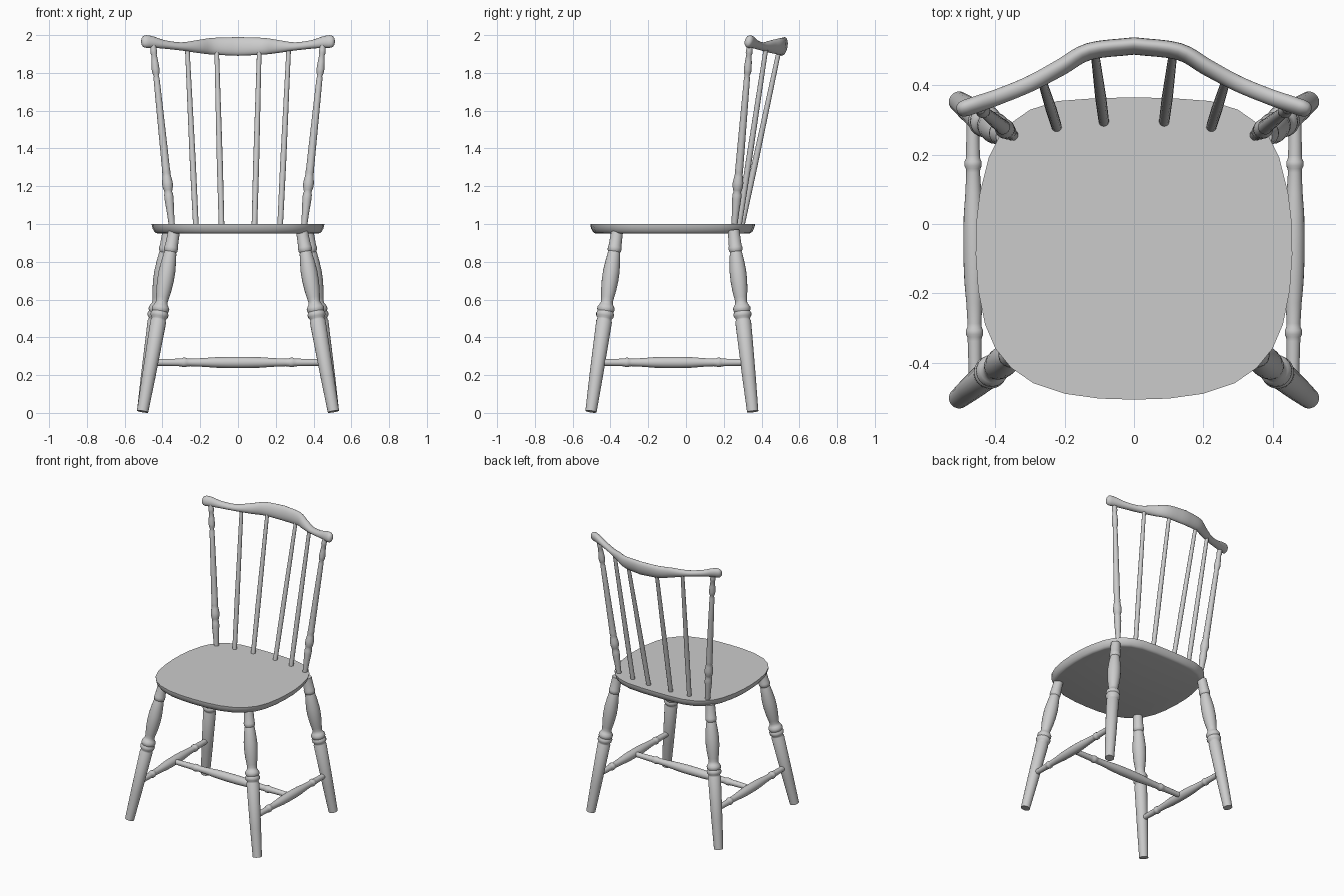
import bpy, bmesh, math
from mathutils import Vector

if "Cube" in bpy.data.objects:
    bpy.data.objects.remove(bpy.data.objects["Cube"])


def loft(name, rings, angle=40):
    """Skin a list of equal-length point rings and cap both ends."""
    bm = bmesh.new()
    vr = [[bm.verts.new(p) for p in ring] for ring in rings]
    n = len(vr[0])
    for a, b in zip(vr, vr[1:]):
        for i in range(n):
            j = (i + 1) % n
            bm.faces.new((a[i], a[j], b[j], b[i]))
    bm.faces.new(vr[0][::-1])
    bm.faces.new(vr[-1])
    bmesh.ops.recalc_face_normals(bm, faces=bm.faces)
    me = bpy.data.meshes.new(name)
    bm.to_mesh(me)
    bm.free()
    ob = bpy.data.objects.new(name, me)
    bpy.context.collection.objects.link(ob)
    bpy.ops.object.select_all(action='DESELECT')
    ob.select_set(True)
    bpy.context.view_layer.objects.active = ob
    bpy.ops.object.shade_smooth_by_angle(angle=math.radians(angle))
    return ob


def turned(name, p0, p1, profile, sides=20):
    """Turned part from p0 to p1; profile = (position, radius) pairs."""
    p0, p1 = Vector(p0), Vector(p1)
    q = (p1 - p0).to_track_quat('Z', 'Y')
    u, v = q @ Vector((1, 0, 0)), q @ Vector((0, 1, 0))
    t0, t1 = profile[0][0], profile[-1][0]
    rings = []
    for t, r in profile:
        c = p0.lerp(p1, (t - t0) / (t1 - t0))
        rings.append([c + u * r * math.cos(2 * math.pi * i / sides)
                      + v * r * math.sin(2 * math.pi * i / sides) for i in range(sides)])
    return loft(name, rings)


def spline(pts, steps):
    """Catmull-Rom interpolation of open tuples."""
    P = [Vector(p) for p in pts]
    P = [P[0] * 2 - P[1]] + P + [P[-1] * 2 - P[-2]]
    out = []
    for i in range(1, len(P) - 2):
        a, b, c, d = P[i - 1:i + 3]
        for s in range(steps):
            t = s / steps
            out.append(0.5 * (2 * b + (c - a) * t + (2 * a - 5 * b + 4 * c - d) * t * t
                              + (3 * b - a - 3 * c + d) * t ** 3))
    return out + [P[-2]]


# Seat: flat top, edge rounded underneath
half = [(0, -.507), (.1, -.504), (.2, -.49), (.29, -.46), (.355, -.415), (.40, -.36),
        (.43, -.29), (.45, -.19), (.457, -.09), (.456, 0), (.445, .09), (.42, .19),
        (.39, .25), (.35, .295), (.30, .33), (.22, .355), (.1, .364), (0, .365)]
outline = half + [(-x, y) for x, y in half[-2:0:-1]]
loft("seat", [[(x * s, -.07 + (y + .07) * s, z) for x, y in outline]
              for z, s in ((1.0, 1), (.99, .998), (.975, .988), (.96, .97), (.952, .95), (.95, .93))])

# Turned profiles
LEG = [(.007, .030), (.2, .036), (.485, .042), (.492, .038), (.50, .038), (.51, .046), (.525, .048),
       (.536, .042), (.545, .046), (.558, .046), (.57, .038), (.578, .033), (.59, .031), (.61, .034),
       (.65, .040), (.70, .044), (.75, .044), (.80, .039), (.845, .033), (.852, .031), (.86, .036),
       (.875, .037), (.885, .034), (.965, .031)]
POST = [(.99, .016), (1.06, .019), (1.13, .024), (1.155, .024), (1.17, .020), (1.18, .023), (1.20, .028),
        (1.22, .028), (1.25, .023), (1.265, .020), (1.275, .022), (1.29, .021), (1.4, .020), (1.6, .018),
        (1.77, .016), (1.785, .013), (1.80, .019), (1.82, .021), (1.86, .018), (1.895, .014),
        (1.905, .018), (1.92, .017), (1.95, .014)]
side = [(1, .017), (.68, .020), (.65, .021), (.63, .025), (.60, .025), (.58, .021),
        (.55, .020), (.40, .023), (.25, .028), (.1, .030)]
RAIL = [(-t, r) for t, r in side] + [(t, r) for t, r in side[::-1]]

for s, tag in ((-1, "left"), (1, "right")):
    # Legs and side stretchers
    turned(f"front_leg_{tag}", (s * .505, -.503, .007), (s * .338, -.364, .965), LEG)
    turned(f"back_leg_{tag}", (s * .505, .353, .007), (s * .368, .252, .965), LEG)
    turned(f"side_stretcher_{tag}", (s * .459, -.465, .267), (s * .466, .326, .267), RAIL)
    # Back posts and spindles
    turned(f"back_post_{tag}", (s * .350, .256, .99), (s * .450, .338, 1.95), POST)
    spindle = [(0, .015), (.35, .016), (1, .012)]
    turned(f"outer_spindle_{tag}", (s * .223, .28, .99), (s * .269, .425, 1.94), spindle, 14)
    turned(f"inner_spindle_{tag}", (s * .087, .295, .99), (s * .113, .495, 1.93), spindle, 14)

# Cross stretcher joining the two side stretchers
turned("cross_stretcher", (-.462, -.07, .267), (.462, -.07, .267),
       [(t * .8, r) for t, r in RAIL])

# Crest rail: x, y, z, half thickness, half height
keys = [(0, .514, 1.940, .024, .050), (.13, .498, 1.941, .024, .045), (.21, .453, 1.940, .024, .035),
        (.30, .405, 1.940, .023, .022), (.39, .368, 1.951, .023, .023), (.45, .347, 1.963, .024, .031),
        (.485, .335, 1.966, .024, .034)]
right = spline(keys, 4)
right += [Vector((.500, .330, 1.966, .021, .030)), Vector((.508, .327, 1.966, .014, .020)),
          Vector((.511, .326, 1.966, .005, .007))]
path = [Vector((-k[0], *k[1:])) for k in right[:0:-1]] + right
rings = []
for i, k in enumerate(path):
    a, b = path[max(i - 1, 0)], path[min(i + 1, len(path) - 1)]
    tan = Vector((b[0] - a[0], b[1] - a[1], 0)).normalized()
    nrm = Vector((-tan.y, tan.x, 0))
    up = Vector((0, .15, 1)).normalized()
    rings.append([Vector(k[:3]) + nrm * k[3] * math.cos(w) + up * k[4] * math.sin(w)
                  for w in (2 * math.pi * j / 20 for j in range(20))])
loft("crest_rail", rings, 60)
